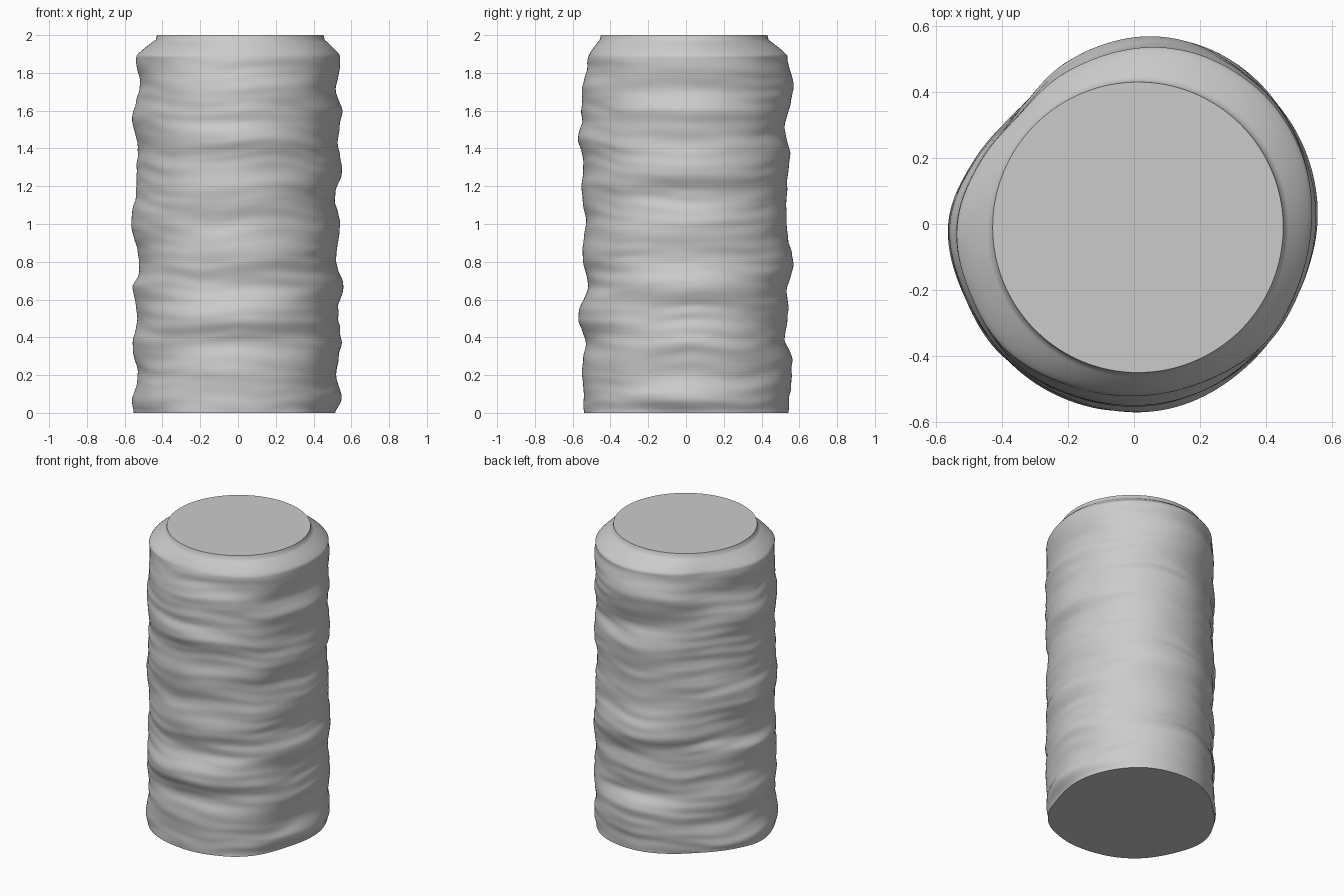
import bpy, bmesh, math
from mathutils import noise, Vector

if "Cube" in bpy.data.objects:
    bpy.data.objects.remove(bpy.data.objects["Cube"])

SEGMENTS, RINGS = 160, 210
SHOULDER, NECK = 1.89, 1.975

# Outer radius every 22.5 degrees, counter-clockwise from +x
OUTLINE = [.56, .572, .582, .585, .57, .535, .505, .527,
           .563, .565, .573, .57, .57, .567, .56, .55]

# Weathered edge profiles (height, radius) on the +x, +y, -x and -y sides
SIDES = [
    [(0, .52), (.07, .55), (.2, .52), (.38, .545), (.55, .53), (.67, .56), (.8, .52), (1, .535),
     (1.15, .51), (1.27, .55), (1.45, .53), (1.6, .55), (1.7, .52), (1.85, .54), (2, .53)],
    [(0, .54), (.27, .56), (.4, .52), (.55, .54), (.65, .53), (.78, .565), (1, .53), (1.2, .53),
     (1.37, .55), (1.5, .52), (1.73, .565), (1.9, .53), (2, .53)],
    [(0, .55), (.04, .56), (.2, .53), (.36, .56), (.5, .53), (.67, .555), (.75, .52), (.85, .53),
     (1, .565), (1.17, .54), (1.4, .53), (1.55, .555), (1.75, .52), (1.87, .54), (2, .53)],
    [(0, .54), (.25, .55), (.36, .53), (.5, .57), (.68, .52), (.85, .55), (1, .53), (1.2, .55),
     (1.3, .54), (1.46, .57), (1.55, .55), (1.7, .55), (1.85, .52), (2, .5)],
]


def ease(t):
    return t * t * (3 - 2 * t)


def profile_at(points, z):
    for (z0, r0), (z1, r1) in zip(points, points[1:]):
        if z <= z1:
            return r0 + (r1 - r0) * ease((z - z0) / (z1 - z0))
    return points[-1][1]


def outline_at(angle):
    """Smooth closed curve through the outline radii."""
    s = angle / math.tau * 16
    i, t = int(s), s - int(s)
    a, b, c, d = (OUTLINE[(i + k) % 16] for k in (-1, 0, 1, 2))
    return b + .5 * t * (c - a + t * (2*a - 5*b + 4*c - d + t * (3*(b - c) + d - a)))


def rock_radius(angle, z):
    """Outline, eroded by the side profiles and by thin wavy strata."""
    c, s = math.cos(angle), math.sin(angle)
    erosion = left = 0.0
    for k, side in enumerate(SIDES):
        weight = max(0, math.cos(angle - k * math.pi / 2)) ** 4
        erosion += weight * (profile_at(side, z) - OUTLINE[k * 4])
        left += weight
    wave = z + .05 * noise.noise(Vector((c * 1.6, s * 1.6, z * 1.5 + 7)))
    broad = noise.noise(Vector((c * 1.3, s * 1.3, wave * 5)))
    fine = noise.noise(Vector((c * 1.5 + 9, s * 1.5, wave * 18)))
    erosion += max(0, 1 - left) * (-.016 + .02 * broad)
    # Worn flat at the foot
    foot = max(0, 1 - z / .1) * max(0, math.cos(angle + .3)) ** 16
    return outline_at(angle) + erosion + .007 * fine - .015 * foot


def surface_point(angle, z):
    direction = Vector((math.cos(angle), math.sin(angle), 0))
    body = direction * rock_radius(angle, min(z, SHOULDER))
    if z > SHOULDER:
        # Shoulder closes in to the round neck
        t = min(1, (z - SHOULDER) / (NECK - SHOULDER))
        neck = direction * (.447 if z < 2 else .441) + Vector((.012, -.01, 0))
        body = body.lerp(neck, t ** 1.2)
    return Vector((body.x, body.y, z))


# Rock column: stacked rings with flat caps
bm = bmesh.new()
heights = [SHOULDER * i / RINGS for i in range(RINGS + 1)]
heights += [SHOULDER + (NECK - SHOULDER) * i / 10 for i in range(1, 11)] + [2.0]
rings = [[bm.verts.new(surface_point(math.tau * j / SEGMENTS, z)) for j in range(SEGMENTS)]
         for z in heights]
for low, high in zip(rings, rings[1:]):
    for j in range(SEGMENTS):
        k = (j + 1) % SEGMENTS
        bm.faces.new((low[j], low[k], high[k], high[j]))
bm.faces.new(rings[-1])
bm.faces.new(rings[0][::-1])

mesh = bpy.data.meshes.new("rock_column")
bm.to_mesh(mesh)
bm.free()
column = bpy.data.objects.new("rock_column", mesh)
bpy.context.collection.objects.link(column)

# Stone colour
stone = bpy.data.materials.new("grey_stone")
stone.diffuse_color = (.6, .6, .6, 1)
stone.use_nodes = True
stone.node_tree.nodes["Principled BSDF"].inputs["Base Color"].default_value = stone.diffuse_color
mesh.materials.append(stone)

# Smooth rock with crisp cap edges
bpy.context.view_layer.objects.active = column
column.select_set(True)
bpy.ops.object.shade_smooth_by_angle(angle=math.radians(60))
